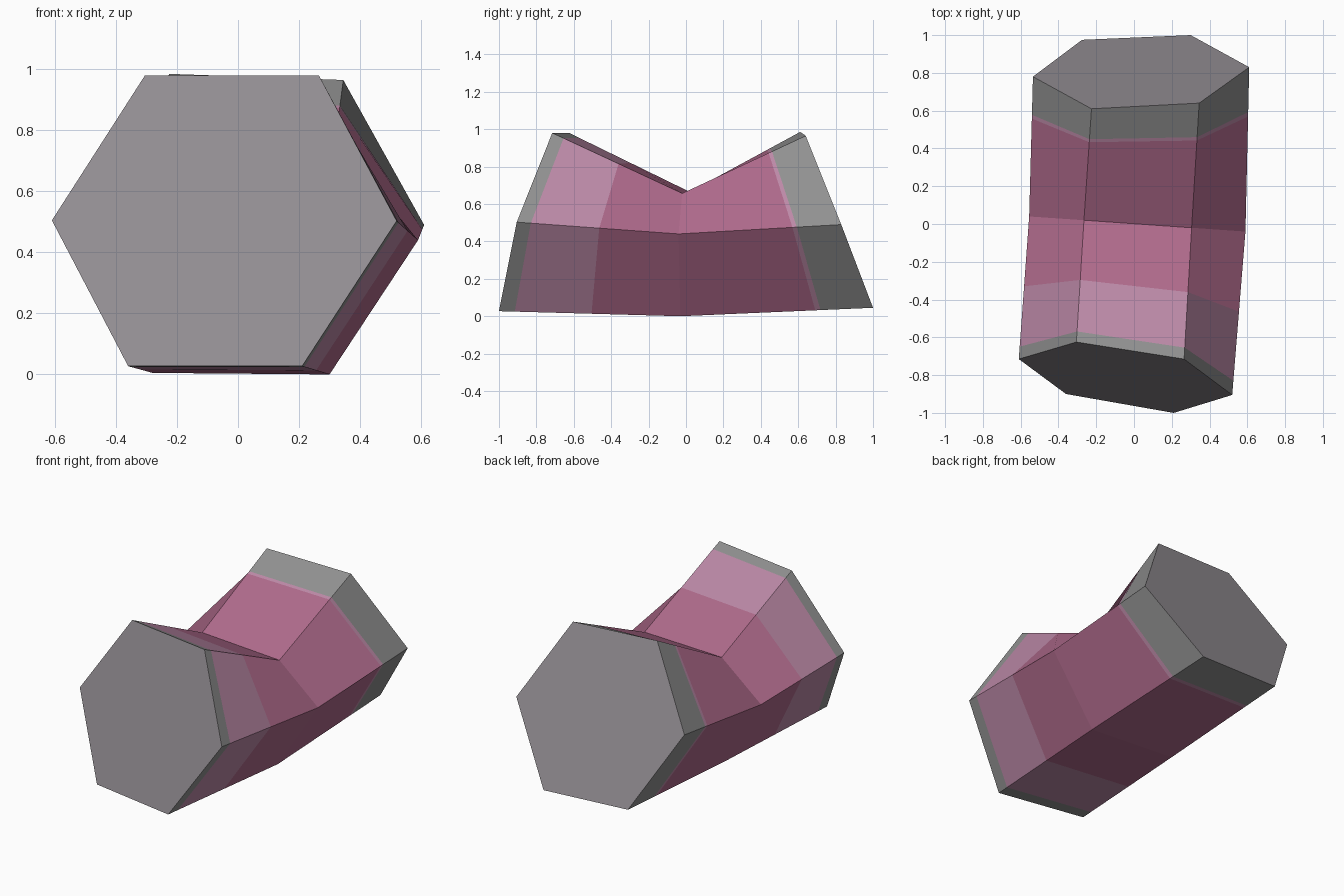
import bpy, bmesh
from mathutils import Vector

if "Cube" in bpy.data.objects:
    bpy.data.objects.remove(bpy.data.objects["Cube"])


def material(name, rgb):
    m = bpy.data.materials.new(name)
    m.diffuse_color = (*rgb, 1)
    m.use_nodes = True
    m.node_tree.nodes["Principled BSDF"].inputs["Base Color"].default_value = m.diffuse_color
    return m


GREY, LIGHT, PINK, CAP = range(4)
materials = [
    material("end grey", (0.28, 0.28, 0.28)),
    material("pale pink", (0.50, 0.25, 0.385)),
    material("deep pink", (0.43, 0.145, 0.26)),
    material("cap grey", (0.29, 0.27, 0.29)),
]

# Six-sided cross-sections: left, top left, top right, right, bottom right, bottom left
front = [(-0.61, -0.715, 0.505), (-0.305, -0.625, 0.98), (0.265, -0.715, 0.98),
         (0.52, -0.905, 0.503), (0.21, -1.0, 0.027), (-0.36, -0.90, 0.027)]
waist = [(-0.555, 0.04, 0.45), (-0.265, 0.02, 0.665), (0.305, -0.02, 0.657),
         (0.59, -0.04, 0.44), (0.30, -0.03, 0.0), (-0.28, 0.015, 0.005)]
back = [(-0.535, 0.78, 0.535), (-0.225, 0.61, 0.985), (0.345, 0.64, 0.965),
        (0.61, 0.83, 0.49), (0.30, 1.0, 0.045), (-0.275, 0.975, 0.065)]


def blend(a, b, t):
    return [Vector(p).lerp(Vector(q), t) for p, q in zip(a, b)]


# Rings along the body, each with the colour of the band that follows it
bands = [(blend(front, waist, 0.0), GREY), (blend(front, waist, 0.087), LIGHT),
         (blend(front, waist, 0.51), PINK), (blend(waist, back, 0.0), PINK),
         (blend(waist, back, 0.70), LIGHT), (blend(waist, back, 0.727), GREY),
         (blend(waist, back, 1.0), None)]

# Notched hexagonal body
bm = bmesh.new()
rings = [[bm.verts.new(p) for p in ring] for ring, _ in bands]
for (_, colour), a, b in zip(bands, rings, rings[1:]):
    for i in range(6):
        j = (i + 1) % 6
        bm.faces.new((a[i], a[j], b[j], b[i])).material_index = colour
# End caps
for ring in (rings[0], rings[-1]):
    bm.faces.new(ring).material_index = CAP
bmesh.ops.recalc_face_normals(bm, faces=bm.faces)

mesh = bpy.data.meshes.new("notched_body")
bm.to_mesh(mesh)
bm.free()
for m in materials:
    mesh.materials.append(m)
bpy.context.collection.objects.link(bpy.data.objects.new("notched_body", mesh))
